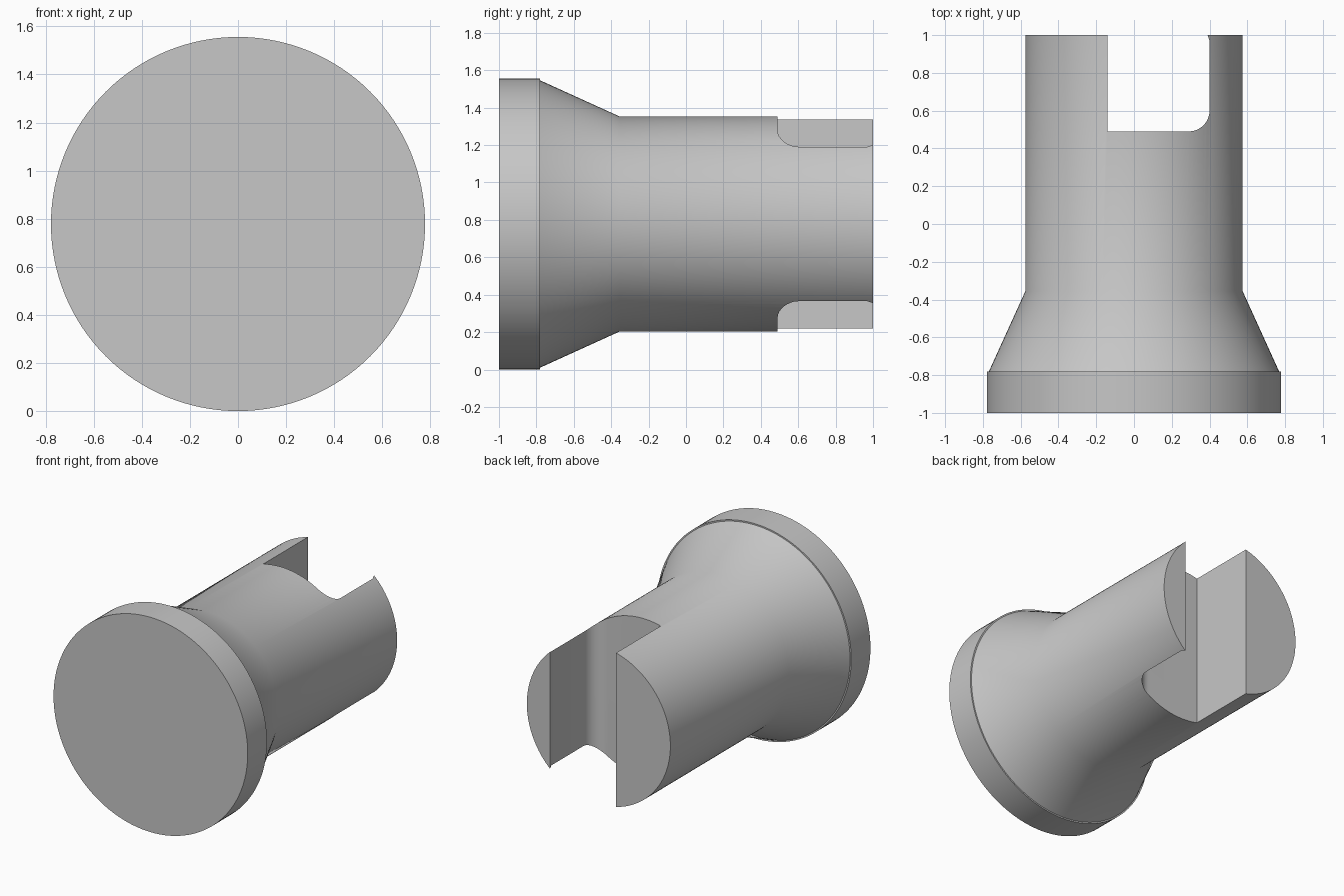
import bpy, bmesh, math
from mathutils import Matrix, Vector

if "Cube" in bpy.data.objects:
    bpy.data.objects.remove(bpy.data.objects["Cube"], do_unlink=True)

AXIS_Z = 0.778
SEGMENTS = 128


def make_material(name, rgb):
    mat = bpy.data.materials.new(name)
    mat.use_nodes = True
    colour = (*rgb, 1.0)
    mat.diffuse_color = colour
    mat.node_tree.nodes["Principled BSDF"].inputs["Base Color"].default_value = colour
    return mat


def add_object(name, bm, mat):
    bmesh.ops.remove_doubles(bm, verts=bm.verts, dist=1e-5)
    bmesh.ops.recalc_face_normals(bm, faces=bm.faces)
    mesh = bpy.data.meshes.new(name)
    bm.to_mesh(mesh)
    bm.free()
    mesh.materials.append(mat)
    obj = bpy.data.objects.new(name, mesh)
    bpy.context.collection.objects.link(obj)
    return obj


def lathe(name, profile, mat):
    """Rings of (radius, y) joined around the lengthwise axis, with flat caps."""
    bm = bmesh.new()
    rings = []
    for radius, y in profile:
        angles = [2 * math.pi * i / SEGMENTS for i in range(SEGMENTS)]
        rings.append([bm.verts.new((radius * math.cos(a), y, AXIS_Z + radius * math.sin(a)))
                      for a in angles])
    for low, high in zip(rings, rings[1:]):
        for i in range(SEGMENTS):
            j = (i + 1) % SEGMENTS
            bm.faces.new((low[i], low[j], high[j], high[i]))
    bm.faces.new(rings[0])
    bm.faces.new(rings[-1])
    return add_object(name, bm, mat)


def prism(name, outline, mat):
    """Extrude an (x, y) outline through the full height."""
    bm = bmesh.new()
    face = bm.faces.new([bm.verts.new((x, y, -0.5)) for x, y in outline])
    out = bmesh.ops.extrude_face_region(bm, geom=[face])
    verts = [g for g in out["geom"] if isinstance(g, bmesh.types.BMVert)]
    bmesh.ops.translate(bm, verts=verts, vec=(0, 0, 3))
    return add_object(name, bm, mat)


grey = make_material("plain grey", (0.57, 0.57, 0.57))

# Flanged plug: rim, small step, taper and straight shank
plug = lathe("flanged_plug", [(0.778, -1.0), (0.778, -0.78), (0.768, -0.78),
                              (0.575, -0.355), (0.575, 1.0)], grey)

# Slot through the shank end, with one rounded inner corner and a tiny lip
left, right, floor, r = -0.14, 0.40, 0.49, 0.11
corner = [(right - r + r * math.sin(a), floor + r - r * math.cos(a))
          for a in (math.pi / 2 * i / 8 for i in range(9))]
slot = prism("slot_cutter", [(left, floor), *corner, (right, 0.97),
                             (right - 0.01, 1.0), (right - 0.01, 1.2), (left, 1.2)], grey)
slot.hide_render = True

cut = plug.modifiers.new("slot", "BOOLEAN")
cut.operation = "DIFFERENCE"
cut.solver = "EXACT"
cut.object = slot

bpy.ops.object.select_all(action="DESELECT")
plug.select_set(True)
bpy.context.view_layer.objects.active = plug
bpy.ops.object.modifier_apply(modifier="slot")
bpy.data.objects.remove(slot, do_unlink=True)

# Smooth round sides, crisp rim and slot edges
bpy.ops.object.shade_smooth_by_angle(angle=math.radians(30))
